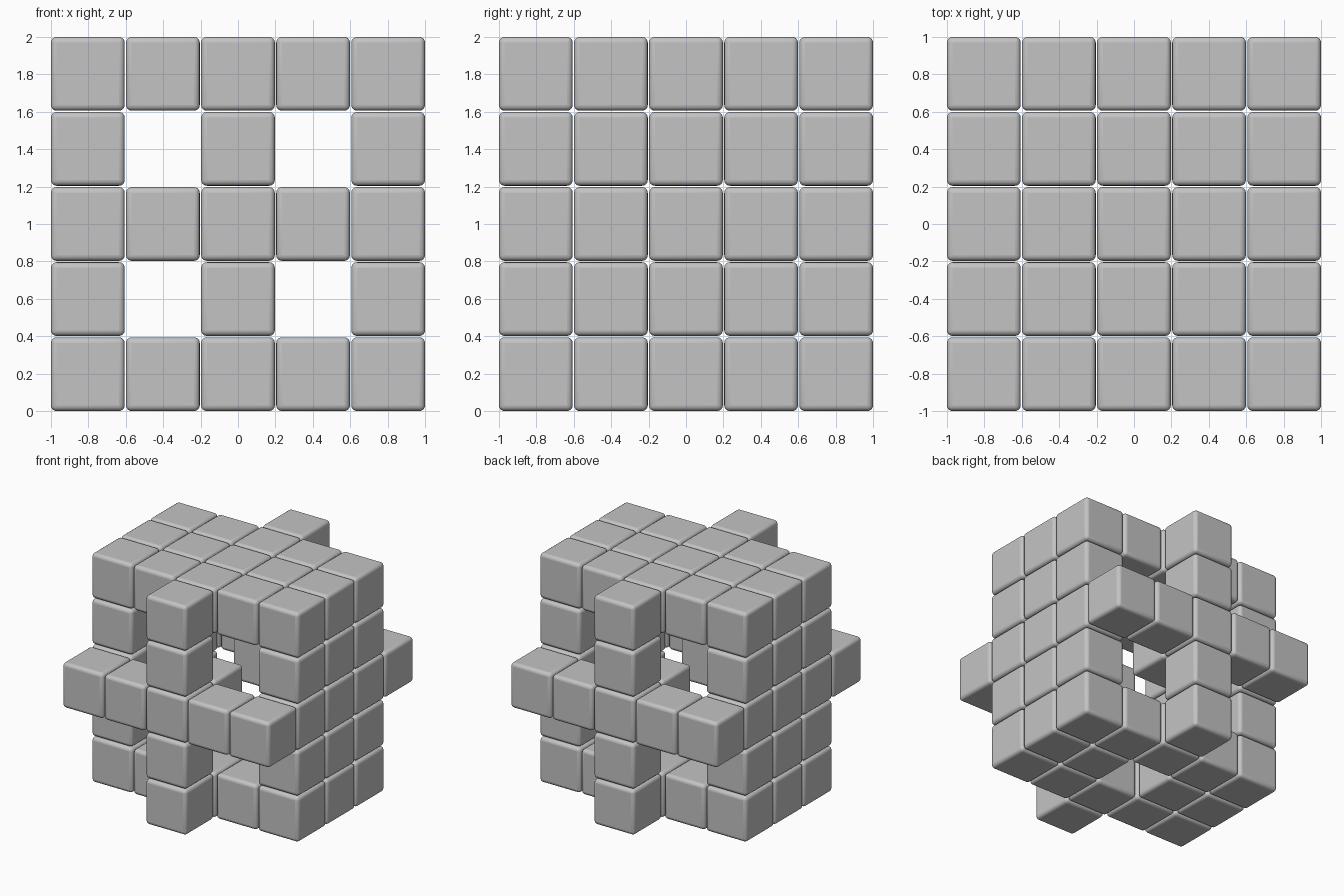
import bpy, bmesh, math
from mathutils import Matrix, Vector

old = bpy.data.objects.get("Cube")
if old:
    bpy.data.objects.remove(old, do_unlink=True)

SIZE, PITCH, ROUND = 0.394, 0.4015, 0.03

grey = bpy.data.materials.new("plain_grey")
grey.use_nodes = True
grey.diffuse_color = (0.55, 0.55, 0.55, 1)
grey.node_tree.nodes["Principled BSDF"].inputs["Base Color"].default_value = grey.diffuse_color


def block_group(name, cells):
    """One object made of rounded blocks on a grid of whole-number cells."""
    bm = bmesh.new()
    for cell in cells:
        place = Vector(cell) * PITCH + Vector((0, 0, 1))
        bmesh.ops.create_cube(bm, size=SIZE, matrix=Matrix.Translation(place))
    mesh = bpy.data.meshes.new(name)
    bm.to_mesh(mesh)
    bm.free()
    mesh.materials.append(grey)
    obj = bpy.data.objects.new(name, mesh)
    bpy.context.collection.objects.link(obj)
    bevel = obj.modifiers.new("rounded_edges", "BEVEL")
    bevel.width = ROUND
    bevel.segments = 4
    bpy.ops.object.select_all(action="DESELECT")
    obj.select_set(True)
    bpy.context.view_layer.objects.active = obj
    bpy.ops.object.shade_smooth_by_angle(angle=math.radians(40))


span = range(-2, 3)
inner = range(-1, 2)

# Side walls, full height
for name, x in (("left_wall", 2), ("right_wall", -2)):
    block_group(name, [(x, y, z) for y in inner for z in span])

# Roof and floor between the walls; the floor has an open centre
block_group("roof", [(x, y, 2) for x in inner for y in inner])
block_group("floor", [(x, y, -2) for x in inner for y in inner if (x, y) != (0, 0)])

# Raised crosses on the front and back, each with a peg pointing inward
for name, side in (("front", -1), ("back", 1)):
    block_group(name + "_cross", [(x, 2 * side, z) for x in span for z in span if x * z == 0])
    block_group(name + "_peg", [(0, side, 0)])
